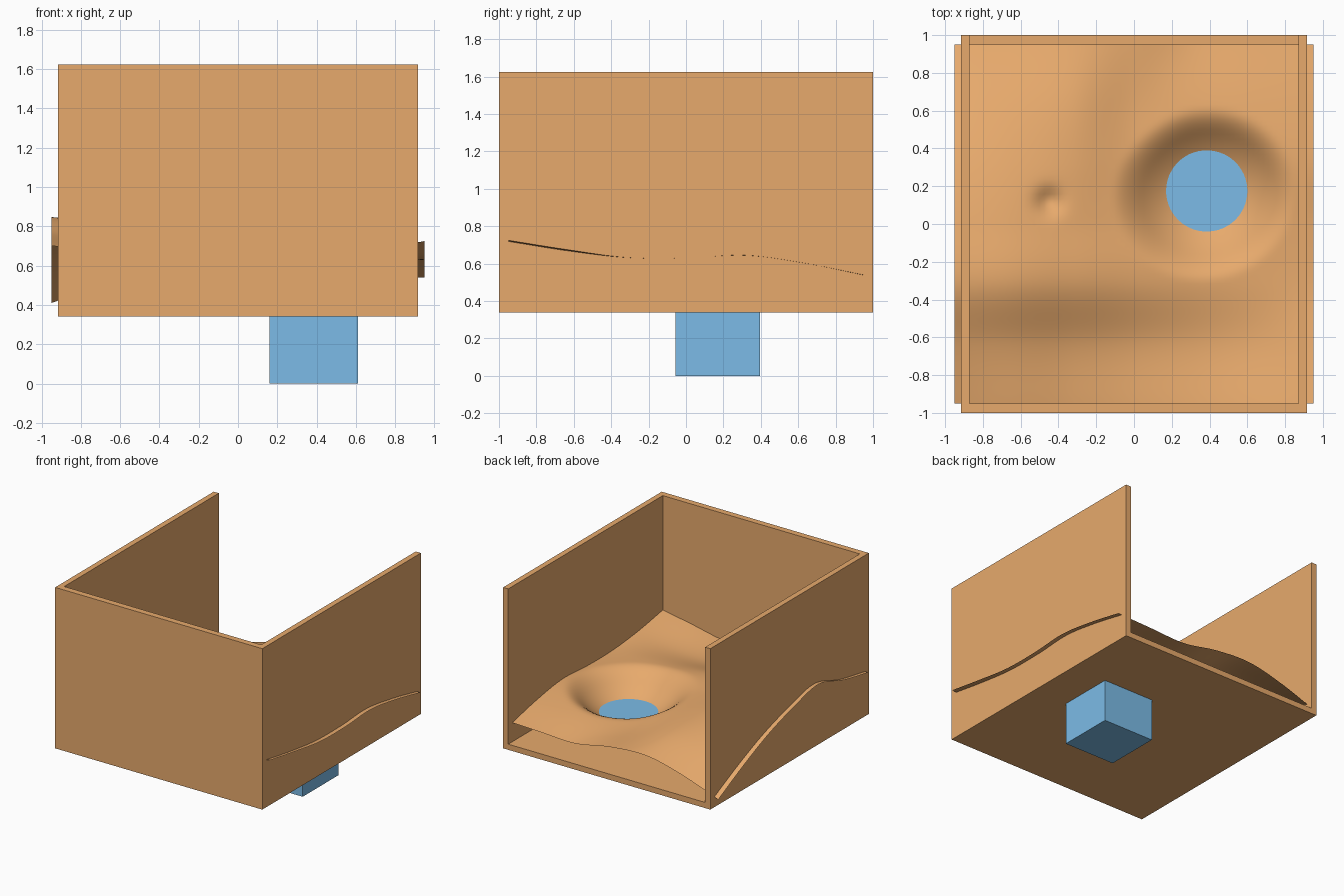
import bpy, bmesh, math

if "Cube" in bpy.data.objects:
    bpy.data.objects.remove(bpy.data.objects["Cube"])


def material(name, color):
    mat = bpy.data.materials.new(name)
    mat.diffuse_color = color
    mat.use_nodes = True
    mat.node_tree.nodes["Principled BSDF"].inputs["Base Color"].default_value = mat.diffuse_color
    return mat


clay = material("clay", (0.8, 0.4, 0.15, 1))
water = material("water", (0.2, 0.5, 0.8, 1))


def box(name, lo, hi, mat):
    bm = bmesh.new()
    bmesh.ops.create_cube(bm, size=1)
    for v in bm.verts:
        for i in range(3):
            v.co[i] = lo[i] if v.co[i] < 0 else hi[i]
    me = bpy.data.meshes.new(name)
    bm.to_mesh(me)
    bm.free()
    ob = bpy.data.objects.new(name, me)
    bpy.context.collection.objects.link(ob)
    me.materials.append(mat)
    return ob


# Open-backed case: floor and three walls cut from one block
case = box("case", (-0.915, -1, 0.34), (0.915, 1, 1.625), clay)
cutter = box("case_cutter", (-0.87, -0.95, 0.385), (0.87, 1.2, 1.9), clay)
cutter.hide_render = True
mod = case.modifiers.new("hollow", 'BOOLEAN')
mod.operation = 'DIFFERENCE'
mod.solver = 'EXACT'
mod.object = cutter
bpy.context.view_layer.objects.active = case
bpy.ops.object.modifier_apply(modifier=mod.name)
bpy.data.objects.remove(cutter)

# Water block, its top forming the pond surface
box("water_block", (0.16, -0.055, 0), (0.61, 0.395, 0.46), water)

# Terrain control heights: rows front to back, columns left to right
H = [
    [.70, .68, .63, .60, .61, .67, .725],
    [.76, .72, .65, .60, .59, .62, .675],
    [.847, .82, .75, .68, .64, .63, .633],
    [.785, .77, .72, .66, .63, .63, .63],
    [.69, .71, .70, .63, .62, .64, .645],
    [.56, .63, .66, .59, .59, .60, .603],
    [.41, .52, .59, .575, .52, .53, .54],
]


def spline(p, t):
    # Catmull-Rom through evenly spaced values, t in 0..1
    n = len(p) - 1
    i = min(int(t * n), n - 1)
    f = t * n - i
    b, c = p[i], p[i + 1]
    a = p[i - 1] if i > 0 else 2 * b - c
    d = p[i + 2] if i + 2 <= n else 2 * c - b
    return b + 0.5 * f * (c - a + f * (2*a - 5*b + 4*c - d + f * (3*(b - c) + d - a)))


def height(x, y):
    u, v = (x + 0.95) / 1.9, (y + 0.95) / 1.9
    z = spline([spline(row, u) for row in H], v)
    # small dimple
    z -= 0.05 * math.exp(-((x + 0.45)**2 + (y - 0.12)**2) / 0.0045)
    # pond bowl, smoothly blended
    bowl = 0.395 + 1.4 * ((x - 0.385)**2 + (y - 0.175)**2)
    k = 0.08
    h = max(k - abs(z - bowl), 0) / k
    return min(z, bowl) - h * h * k / 4


# Terrain sheet
bm = bmesh.new()
bmesh.ops.create_grid(bm, x_segments=72, y_segments=72, size=0.95)
for v in bm.verts:
    v.co.z = height(v.co.x, v.co.y)
for f in bm.faces:
    f.smooth = True
me = bpy.data.meshes.new("terrain")
bm.to_mesh(me)
bm.free()
me.materials.append(clay)
terrain = bpy.data.objects.new("terrain", me)
bpy.context.collection.objects.link(terrain)
